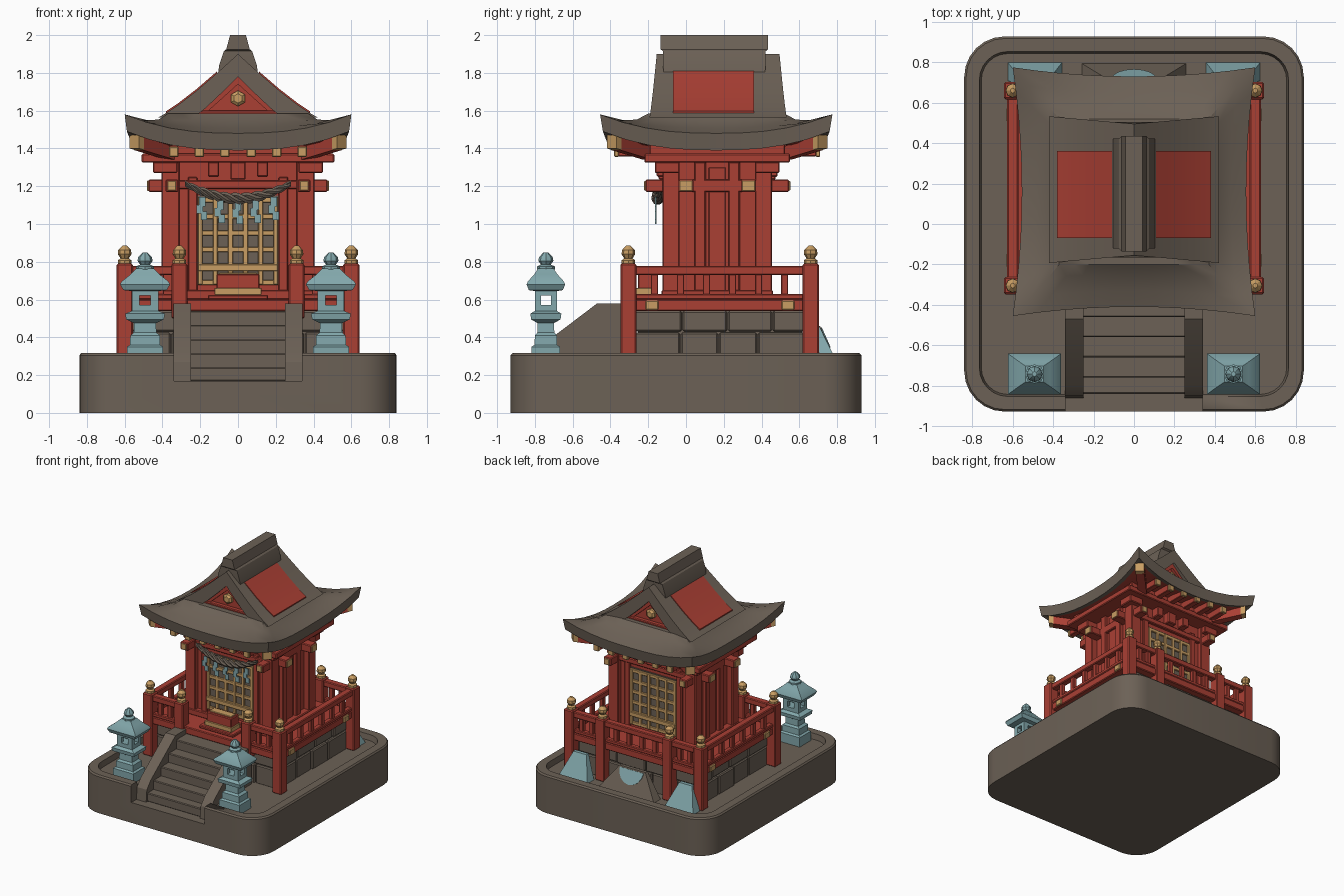
import bpy, bmesh, math, random

if "Cube" in bpy.data.objects:
    bpy.data.objects.remove(bpy.data.objects["Cube"])
random.seed(4)
C = 0.165  # y centre of the shrine building


def mat(name, r, g, b):
    m = bpy.data.materials.new(name)
    m.diffuse_color = (r, g, b, 1)
    m.use_nodes = True
    m.node_tree.nodes["Principled BSDF"].inputs["Base Color"].default_value = m.diffuse_color
    return m


RED = mat("red_paint", 0.40, 0.05, 0.034)
BROWN = mat("brown_stone", 0.15, 0.12, 0.093)
TEAL = mat("pale_teal", 0.225, 0.39, 0.41)
GOLD = mat("gold_wood", 0.58, 0.34, 0.125)


def finish(name, bm, mats):
    bmesh.ops.recalc_face_normals(bm, faces=bm.faces[:])
    me = bpy.data.meshes.new(name)
    bm.to_mesh(me)
    bm.free()
    ob = bpy.data.objects.new(name, me)
    bpy.context.collection.objects.link(ob)
    for m in mats:
        me.materials.append(m)
    bpy.ops.object.select_all(action='DESELECT')
    ob.select_set(True)
    bpy.context.view_layer.objects.active = ob
    bpy.ops.object.shade_smooth_by_angle(angle=math.radians(32))
    return ob


def boxes(name, items, m, bevel=0.006):
    """One object from boxes given as (x0, x1, y0, y1, z0, z1)."""
    bm = bmesh.new()
    for x0, x1, y0, y1, z0, z1 in items:
        vs = bmesh.ops.create_cube(bm, size=1)["verts"]
        for v in vs:
            v.co = (x1 if v.co.x > 0 else x0, y1 if v.co.y > 0 else y0, z1 if v.co.z > 0 else z0)
    if bevel:
        bmesh.ops.bevel(bm, geom=bm.edges[:], offset=bevel, segments=1, affect='EDGES', clamp_overlap=True)
    return finish(name, bm, [m])


def mx(items):
    return items + [(-b, -a, c, d, e, f) for a, b, c, d, e, f in items]


def my(items):
    return items + [(a, b, 2 * C - d, 2 * C - c, e, f) for a, b, c, d, e, f in items]


def loft(name, rings, mats, bands=None):
    """Closed skin through rings of points, capped; bands = material index per band."""
    bm = bmesh.new()
    vr = [[bm.verts.new(p) for p in r] for r in rings]
    n = len(vr[0])
    for k in range(len(vr) - 1):
        for i in range(n):
            j = (i + 1) % n
            f = bm.faces.new((vr[k][i], vr[k][j], vr[k + 1][j], vr[k + 1][i]))
            f.material_index = bands[k] if bands else 0
    bm.faces.new(vr[0][::-1])
    f = bm.faces.new(vr[-1])
    f.material_index = bands[-1] if bands else 0
    return finish(name, bm, mats)


def rect(cx, cy, hx, hy, z):
    return [(cx - hx, cy - hy, z), (cx + hx, cy - hy, z), (cx + hx, cy + hy, z), (cx - hx, cy + hy, z)]


def disc(cx, cy, r, z, n=8):
    return [(cx + r * math.cos(2 * math.pi * i / n), cy + r * math.sin(2 * math.pi * i / n), z) for i in range(n)]


def rounded(hx, hy, r, z, n=6):
    out = []
    for q, (sx, sy) in enumerate([(1, 1), (-1, 1), (-1, -1), (1, -1)]):
        for i in range(n + 1):
            a = math.pi / 2 * (q + i / n)
            out.append((sx * (hx - r) + r * math.cos(a), sy * (hy - r) + r * math.sin(a), z))
    return out


# plinth with raised rim, notched for the stairs
base = loft("plinth", [rounded(.84, .928, .2, 0), rounded(.84, .928, .2, .305), rounded(.83, .918, .19, .317),
                       rounded(.765, .853, .14, .317), rounded(.755, .843, .13, .272)], [BROWN])
cut = boxes("stair_cutter", [(-.34, .34, -1.1, -.42, .17, .6)], BROWN, 0)
cut.hide_render = True
mod = base.modifiers.new("notch", 'BOOLEAN')
mod.operation, mod.solver, mod.object = 'DIFFERENCE', 'EXACT', cut
bpy.context.view_layer.objects.active = base
bpy.ops.object.modifier_apply(modifier=mod.name)
bpy.data.objects.remove(cut)

# stairs and their side walls
boxes("stair_steps", [(-.26, .26, y, -.3, .168, .24 + .075 * i)
                      for i, y in enumerate([-.84, -.76, -.66, -.56, -.46])], BROWN)
prof = [(-.86, .168), (-.85, .27), (-.80, .33), (-.47, .58), (-.31, .58), (-.31, .168)]
for s in (-1, 1):
    loft("stair_side_wall", [[(s * x, y, z) for y, z in prof] for x in (.25, .342)], [BROWN])

# stone foundation in two block courses
boxes("foundation_core", [(-.545, .545, -.255, .615, .26, .54)], BROWN, 0)
blocks = []
for row, (z0, z1) in enumerate([(.265, .425), (.43, .54)]):
    for lo, hi, along_x in ((-.56, .56, True), (-.27, .63, False)):
        a = lo
        while a < hi - .01:
            b = a + random.uniform(.18, .3)
            b = hi if b > hi - .1 else b
            d = random.uniform(0, .012)
            if along_x:
                blocks += [(a, b - .006, -.27 - d, -.24, z0, z1), (a, b - .006, .6, .63 + d, z0, z1)]
            else:
                blocks += mx([(.53, .56 + d, a, b - .006, z0, z1)])
            a = b
boxes("foundation_blocks", blocks, BROWN, .008)

# veranda deck with gold beam ends
boxes("veranda_deck", [(-.62, .62, -.33, .685, .54, .6)], RED)
boxes("deck_beam_ends", mx([(.60, .632, y - .035, y + .035, .545, .595) for y in (-.18, .54)]), GOLD)

# railing: posts, rails, balusters, finials
PX, Y0, Y1 = .6, -.305, .66
posts = [(PX, Y0, .27), (PX, Y1, .27), (.31, Y0, .5), (.31, Y1, .27)]
boxes("railing_posts", mx([(x - .043, x + .043, y - .043, y + .043, z, .79) for x, y, z in posts]), RED, .008)
rails, bal = [], []
for z0, z1, h in ((.73, .778, .028), (.6, .63, .022)):
    rails += mx([(PX - h, PX + h, Y0, Y1, z0, z1), (.31, PX, Y0 - h, Y0 + h, z0, z1)])
    rails.append((-PX, PX, Y1 - h, Y1 + h, z0, z1))
for i in range(1, 7):
    y = Y0 + (Y1 - Y0) * i / 7
    bal += mx([(PX - .017, PX + .017, y - .019, y + .019, .61, .75)])
for x in (.41, .5):
    bal += mx([(x - .019, x + .019, y - .017, y + .017, .61, .75) for y in (Y0, Y1)])
bal += [(x - .019, x + .019, Y1 - .017, Y1 + .017, .61, .75) for x in (-.18, -.06, .06, .18)]
boxes("railing_rails", rails, RED)
boxes("railing_balusters", bal, RED, .004)
for x, y, _ in posts:
    for s in (-1, 1):
        loft("post_finial", [disc(s * x, y, r, z) for r, z in
                             [(.036, .785), (.036, .808), (.022, .818), (.036, .84), (.034, .862), (.012, .885)]], [GOLD])

# building body: walls, pillars, sill
boxes("walls", [(-.355, .355, C - .255, C + .255, .6, 1.36)], RED, 0)
boxes("pillars", mx(my([(.31, .405, C - .29, C - .2, .6, 1.33), (.215, .265, C - .275, C - .24, .6, 1.25),
                        (.34, .385, C - .12, C - .06, .6, 1.33)])), RED)
boxes("wall_boards", mx([(.35, .365, C - .045, C + .045, .62, 1.3)]), RED, .004)
boxes("wall_sills", [(-.41, .41, C - .295, C + .295, .6, .65)], RED)
# tie beams crossing at the corners, gold on the ends
boxes("tie_beams", mx([(.315, .385, -.215, .545, 1.17, 1.235)]) +
      [(-.475, .475, y - .04, y + .04, 1.17, 1.235) for y in (0, .33)] +
      my([(-.4, .4, C - .28, C - .22, 1.185, 1.23)]), RED)
boxes("tie_beam_ends", mx(my([(.328, .372, -.222, -.212, 1.178, 1.227)]) +
      [(.472, .481, y - .034, y + .034, 1.175, 1.23) for y in (0, .33)]), GOLD, .002)
# brackets and eave beams
boxes("brackets", mx(my([(.32, .45, C - .33, C - .2, 1.27, 1.33), (.1, .16, C - .32, C - .2, 1.25, 1.33)])) +
      my([(-.04, .04, C - .31, C - .2, 1.235, 1.33)]), RED)
boxes("eave_beams", [(-.51, .51, C - .385, C + .385, 1.325, 1.372)], RED)
boxes("soffit_block", [(-.46, .46, C - .36, C + .36, 1.36, 1.43)], RED)
xs = (-.34, -.205, -.07, .07, .205, .34)
boxes("rafters", my([(x - .024, x + .024, C - .525, C - .3, 1.358, 1.415) for x in xs]), RED, .004)
boxes("rafter_ends", my([(x - .025, x + .025, C - .545, C - .522, 1.356, 1.41) for x in xs]), GOLD, .004)


def diagonal(name, sx, sy, a, b, h, m):
    rings = []
    for t, z in (a, b):
        px, py, w = sx * t, C + sy * (t + .01), h * .7
        rings.append([(px + k * sy * w, py - k * sx * w, z + l * h) for k, l in ((-1, -1), (1, -1), (1, 1), (-1, 1))])
    loft(name, rings, [m])


for sx in (-1, 1):
    for sy in (-1, 1):
        diagonal("hip_rafter", sx, sy, (.36, 1.375), (.525, 1.425), .034, RED)
        diagonal("hip_rafter_end", sx, sy, (.522, 1.428), (.548, 1.436), .036, GOLD)

# lattice doors, front and back
boxes("door_backing", my([(-.215, .215, C - .262, C - .25, .68, 1.15)]), BROWN, 0)
bars = [(x - .013, x + .013, C - .276, C - .258, .68, 1.14) for x in [-.2 + .08 * i for i in range(6)]]
bars += [(-.213, .213, C - .274, C - .258, z - .014, z + .014) for z in [.69 + .0875 * i for i in range(6)]]
bars.append((-.213, .213, C - .285, C - .258, .75, .785))
boxes("door_lattice", my(bars), GOLD, .003)
# offering box
boxes("offering_box", [(-.115, .115, -.255, -.15, .6, .735), (-.16, .16, -.29, -.14, .6, .625)], RED)
boxes("offering_box_trim", [(-.125, .125, -.265, -.15, .625, .662), (-.1, .1, -.235, -.17, .73, .742)], GOLD, .003)

# twisted rope and paper streamers
for k in range(3):
    rings = []
    for i in range(61):
        x = -.28 + .56 * i / 60
        w = 1 - .45 * (x / .28) ** 2
        a = x * 38 + k * 2 * math.pi / 3
        cy, cz = -.15 + .016 * w * math.cos(a), 1.135 + .08 * (x / .28) ** 2 + .016 * w * math.sin(a)
        rings.append([(x, cy + .018 * w * math.cos(t), cz + .018 * w * math.sin(t))
                      for t in [math.pi / 3 * j for j in range(6)]])
    loft("rope_strand", rings, [BROWN])
zig = []
for x in (-.19, -.095, 0, .095, .19):
    z = 1.12 + .6 * x * x
    for dx, a, b in ((0, 0, .05), (-.012, .04, .085), (.01, .075, .12)):
        zig.append((x + dx - .017, x + dx + .017, -.163, -.155, z - b, z - a))
boxes("paper_streamers", zig, TEAL, 0)


# curved lower roof with upswept corners
def roof_ring(hx, hy, z, lift, bow, n=10):
    out = []
    for side in range(4):
        for i in range(n):
            u = -1 + 2 * i / n
            b, zz = bow * (1 - u * u), z + lift * abs(u) ** 2.5
            x, y = [(hx * u, b - hy), (hx - b, hy * u), (-hx * u, hy - b), (b - hx, -hy * u)][side]
            out.append((x, C - .005 + y, zz))
    return out


loft("lower_roof", [roof_ring(*r) for r in [
    (.37, .36, 1.585, 0, 0), (.42, .42, 1.545, .008, .01), (.51, .52, 1.508, .04, .03), (.6, .615, 1.48, .10, .045),
    (.588, .6, 1.39, .10, .045), (.545, .56, 1.395, .085, .04), (.43, .42, 1.41, .01, 0)]],
    [BROWN, RED], [0, 0, 0, 0, 0, 1, 1])

# upper gabled roof
top = [(.42, 1.565), (.38, 1.588), (.32, 1.628), (.22, 1.705), (.11, 1.80)]
low = [(.25, 1.55), (.17, 1.615), (.08, 1.70)]
outline = (top + [(0, 1.9)] + [(-x, z) for x, z in top[::-1]] +
           [(-x, z) for x, z in low] + [(0, 1.78)] + low[::-1])
loft("gable_roof", [[(x, C + .005 + s * (.325 + .09 * abs(x)), z) for x, z in outline] for s in (-1, 1)], [BROWN])
for s in (-1, 1):
    plate = [(x, z + .009) for x, z in top[1:]] + [(x, z - .012) for x, z in top[:0:-1]]
    loft("red_roof_panel", [[(s * x, y, z) for x, z in plate] for y in (-.07, .36)], [RED])
    # gable end wall, trim and ornament
    loft("gable_wall", [[(x, C + s * y, z) for x, z in ((-.27, 1.55), (.27, 1.55), (0, 1.80))] for y in (.1, .285)], [RED])
    for q in (-1, 1):
        bar = [(q * x, z) for x, z in ((.245, 1.565), (0, 1.78), (0, 1.74), (.195, 1.565))]
        loft("gable_trim", [[(x, C + s * y, z) for x, z in bar] for y in (.28, .31)], [RED])
    loft("gable_ornament", [[(x, C + s * y, 1.665 + z) for x, z, _ in disc(0, 0, r, 0, 6) for x, z in [(z, x)]]
                            for y, r in ((.27, .042), (.305, .042), (.318, .025))], [GOLD])
boxes("gable_sill", my([(-.24, .24, C - .32, C - .26, 1.555, 1.6)]), RED)
# ridge cap
loft("ridge_cap", [rect(0, .15, *r) for r in [(.108, .265, 1.77), (.1, .272, 1.84), (.075, .272, 1.915),
                                              (.062, .285, 1.925), (.042, .285, 2.0)]], [BROWN])

# stone lanterns
for s in (-1, 1):
    lx, ly = s * .492, -.742
    for part, rings in (
            ("base", [(.095, .075, .268), (.095, .075, .35), (.08, .06, .36), (.078, .058, .41), (.06, .045, .425),
                      (.058, .043, .475), (.1, .078, .495), (.105, .082, .525), (.07, .058, .54), (.07, .058, .572)]),
            ("roof", [(.07, .058, .622), (.07, .058, .645), (.115, .09, .65), (.132, .102, .68), (.125, .096, .695),
                      (.075, .06, .735), (.045, .04, .765)])):
        loft("lantern_" + part, [rect(lx, ly, *r) for r in rings], [TEAL])
    boxes("lantern_firebox", [(lx + a * .05 - .02, lx + a * .05 + .02, ly + b * .042 - .016, ly + b * .042 + .016, .56, .635)
                              for a in (-1, 1) for b in (-1, 1)], TEAL, 0)
    loft("lantern_finial", [disc(lx, ly, r, z) for r, z in [(.048, .76), (.048, .775), (.026, .785), (.04, .805),
                                                            (.036, .825), (.012, .85)]], [TEAL])
    # leaning stones behind the shrine
    loft("rear_teal_stone", [rect(s * .49, .755, .135, .045, .268), rect(s * .49, .69, .06, .015, .46)], [TEAL])
loft("rear_brown_stone", [rect(0, .75, .26, .045, .268), rect(0, .695, .12, .015, .46)], [BROWN])
arc = [(.11 * math.cos(math.pi * i / 8), .95 - .55 * math.sin(math.pi * i / 8)) for i in range(9)]
loft("rear_moss_patch", [[(x, .795 - .085 * t + d, .268 + .192 * t + d * .4) for x, t in arc] for d in (-.004, .005)], [TEAL])
